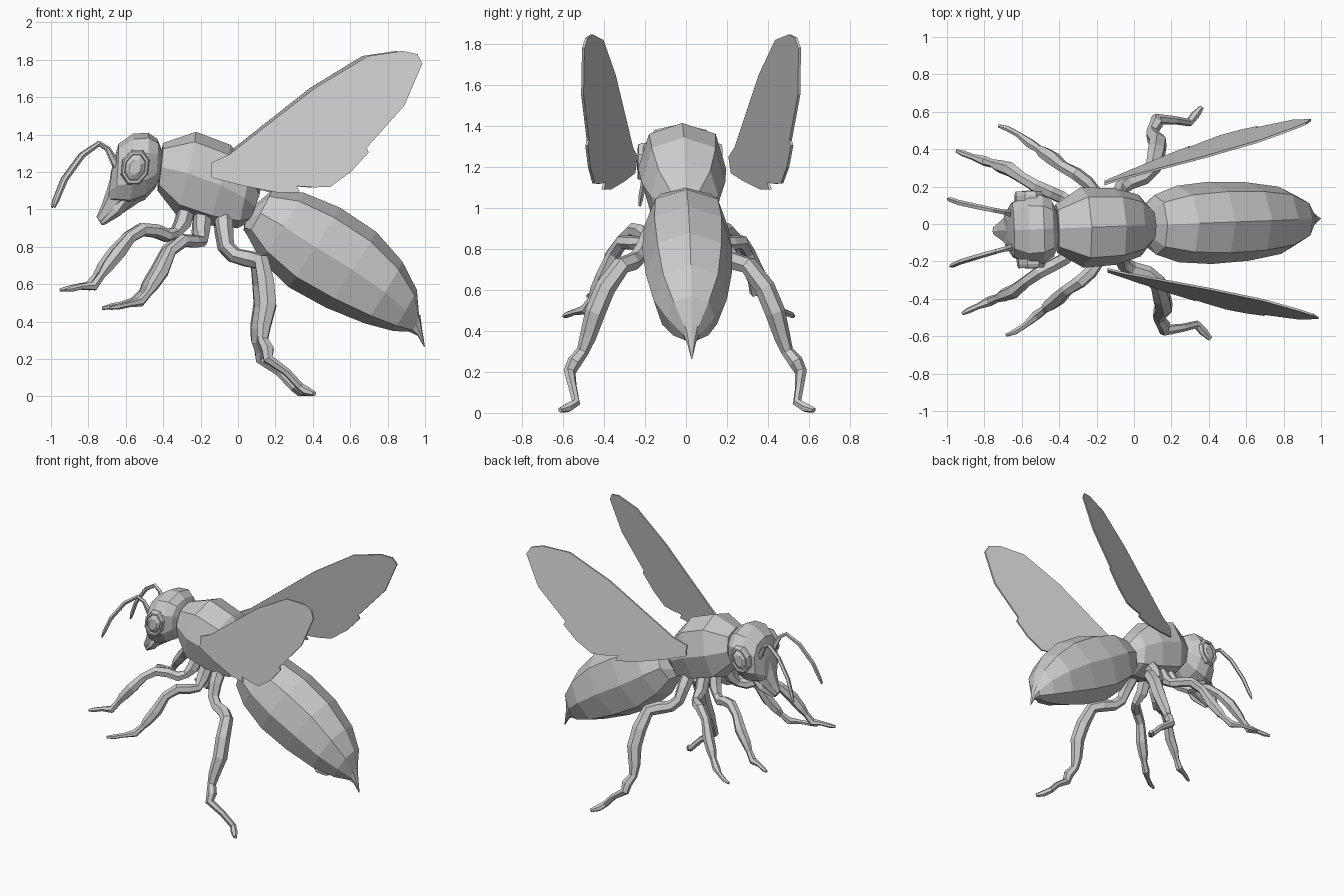
import bpy, bmesh
from math import sin, cos, pi, copysign
from mathutils import Vector

YAW, SHIFT = 0.037, -0.009  # the whole insect is turned slightly


def finish(name, bm, mirror=False):
    bmesh.ops.remove_doubles(bm, verts=bm.verts, dist=0.0005)
    bmesh.ops.recalc_face_normals(bm, faces=bm.faces)
    me = bpy.data.meshes.new(name)
    bm.to_mesh(me)
    bm.free()
    ob = bpy.data.objects.new(name, me)
    bpy.context.collection.objects.link(ob)
    ob.rotation_euler.z = YAW
    ob.location.y = SHIFT
    if mirror:
        m = ob.modifiers.new("mirror", 'MIRROR')
        m.use_axis = (False, True, False)
        m.use_mirror_merge = False
    return ob


def loft(name, rings, mirror=False):
    bm = bmesh.new()
    vs = [[bm.verts.new(p) for p in r] for r in rings]
    n = len(vs[0])
    for a, b in zip(vs, vs[1:]):
        for i in range(n):
            j = (i + 1) % n
            bm.faces.new((a[i], a[j], b[j], b[i]))
    bm.faces.new(vs[0])
    bm.faces.new(vs[-1])
    return finish(name, bm, mirror)


def hoop(xt, zt, xb, zb, hw, n=8, p=0.8):
    """Cross-section running from a top point to a bottom point."""
    f = lambda v: copysign(abs(v) ** p, v) if abs(v) > 1e-6 else 0
    c = Vector(((xt + xb) / 2, 0, (zt + zb) / 2))
    h = Vector(((xt - xb) / 2, 0, (zt - zb) / 2))
    return [c + h * f(cos(2 * pi * i / n)) + Vector((0, hw * f(sin(2 * pi * i / n)), 0))
            for i in range(n)]


def tube(name, pts, n=6):
    """Jointed limb through (x, y, z, radius) points, mirrored to both sides."""
    P = [Vector(p[:3]) for p in pts]
    nrm = Vector((0.3, 1, 0.2))
    rings = []
    for i, p in enumerate(P):
        t = Vector()
        if i > 0:
            t += (p - P[i - 1]).normalized()
        if i < len(P) - 1:
            t += (P[i + 1] - p).normalized()
        t.normalize()
        nrm = (nrm - t * nrm.dot(t)).normalized()
        b = t.cross(nrm)
        r = pts[i][3]
        rings.append([p + (nrm * cos(2 * pi * k / n) + b * sin(2 * pi * k / n)) * r
                      for k in range(n)])
    return loft(name, rings, True)


# Body
loft("thorax", [hoop(*r) for r in [
    (-.41, 1.28, -.425, 1.16, .07), (-.40, 1.355, -.43, 1.10, .13),
    (-.225, 1.415, -.33, .97, .215), (-.04, 1.345, -.16, .915, .205),
    (.06, 1.22, 0, .90, .165), (.12, 1.10, .06, .93, .09)]])
loft("abdomen", [hoop(*r, p=.85) for r in [
    (.05, .99, .03, .89, .05), (.18, 1.10, .05, .86, .16), (.35, 1.09, .12, .73, .205),
    (.545, 1.01, .27, .585, .22), (.74, .88, .47, .475, .21), (.88, .72, .68, .39, .18),
    (.957, .57, .83, .35, .115), (.97, .42, .93, .345, .04)]])
loft("stinger", [hoop(*r, p=1) for r in [
    (.975, .44, .92, .345, .042), (.985, .36, .96, .325, .022), (1.0, .268, .996, .264, .003)]])

# Head
loft("head", [hoop(*r, n=10) for r in [
    (-.405, 1.31, -.41, 1.18, .09), (-.43, 1.375, -.445, 1.11, .155),
    (-.48, 1.41, -.50, 1.05, .19), (-.56, 1.405, -.58, 1.02, .195),
    (-.64, 1.35, -.66, 1.03, .15), (-.675, 1.22, -.70, 1.04, .08)]])
loft("snout", [hoop(*r) for r in [
    (-.675, 1.20, -.46, 1.10, .13), (-.70, 1.11, -.54, 1.03, .10),
    (-.735, 1.01, -.64, .965, .055), (-.757, .962, -.727, .915, .025)]])
tube("mandibles", [(-.60, .06, 1.06, .04), (-.65, .06, .99, .03), (-.725, .02, .925, .012)], 5)


def eye_ring(y, s):
    return [Vector((-.557 + s * (.078 * cos(a) + .012 * sin(a)), y, 1.225 + s * .1 * sin(a)))
            for a in [pi / 8 + i * pi / 4 for i in range(8)]]


loft("eyes", [eye_ring(*r) for r in [
    (.12, 1), (.185, 1), (.205, .9), (.205, .75), (.192, .7), (.208, .42)]], True)

tube("antennae", [
    (-.63, .08, 1.20, .024), (-.66, .09, 1.25, .022), (-.70, .10, 1.325, .014),
    (-.745, .11, 1.352, .014), (-.835, .132, 1.29, .015), (-.93, .157, 1.16, .015),
    (-.975, .175, 1.05, .013), (-.99, .18, 1.01, .006)], 5)

# Legs: coxa, femur, tibia, tarsus and claw
tube("front_legs", [
    (-.28, .07, .99, .045), (-.30, .10, .92, .045), (-.335, .13, .875, .032),
    (-.38, .165, .86, .036), (-.44, .195, .885, .036), (-.515, .23, .892, .036),
    (-.585, .275, .85, .032), (-.65, .325, .77, .04), (-.71, .345, .695, .034),
    (-.745, .36, .645, .022), (-.785, .375, .59, .027), (-.85, .40, .587, .016),
    (-.90, .42, .575, .016), (-.935, .436, .57, .009)])
tube("middle_legs", [
    (-.19, .08, .97, .05), (-.20, .13, .88, .045), (-.20, .19, .83, .032),
    (-.24, .24, .83, .036), (-.30, .29, .835, .036), (-.37, .33, .78, .032),
    (-.42, .375, .67, .04), (-.47, .41, .595, .034), (-.495, .43, .555, .022),
    (-.54, .46, .505, .027), (-.60, .51, .493, .016), (-.66, .545, .48, .016),
    (-.705, .56, .472, .009)])
tube("hind_legs", [
    (-.08, .10, .96, .05), (-.075, .16, .88, .045), (-.065, .20, .80, .04),
    (-.02, .23, .755, .04), (.06, .26, .735, .045), (.115, .31, .72, .045),
    (.135, .39, .61, .05), (.145, .44, .49, .05), (.12, .475, .37, .04),
    (.115, .50, .30, .03), (.14, .54, .25, .036), (.14, .565, .20, .03),
    (.24, .555, .13, .022), (.315, .54, .05, .022), (.35, .58, .026, .024),
    (.385, .62, .014, .013)])

# Wings: thin flat plates leaning outwards
outline = [(-.15, 1.25), (-.055, 1.295), (.40, 1.65), (.68, 1.82), (.865, 1.847),
           (.94, 1.83), (.967, 1.78), (.87, 1.555), (.67, 1.33), (.68, 1.305),
           (.585, 1.20), (.475, 1.12), (.39, 1.118), (.30, 1.125), (.315, 1.09),
           (.20, 1.09), (0, 1.13), (-.15, 1.17)]
loft("wings", [[Vector((x, .466 + .341 * x - .15 * z + d, z)) for x, z in outline]
               for d in (-.006, .006)], True)
